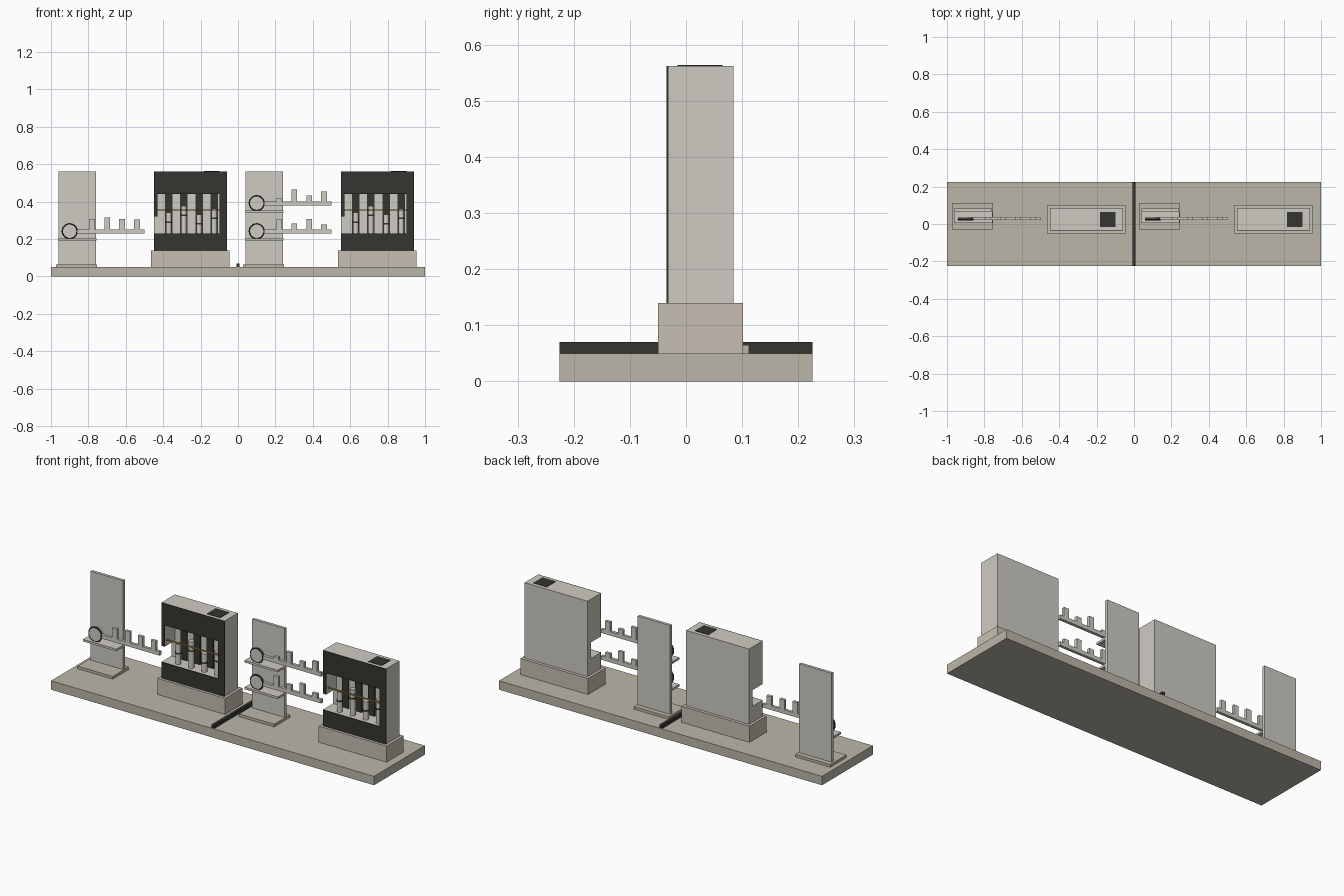
import bpy, bmesh, math
from mathutils import Matrix

if "Cube" in bpy.data.objects:
    bpy.data.objects.remove(bpy.data.objects["Cube"])


def material(name, rgb):
    m = bpy.data.materials.new(name)
    m.diffuse_color = (*rgb, 1)
    m.use_nodes = True
    m.node_tree.nodes["Principled BSDF"].inputs["Base Color"].default_value = m.diffuse_color
    return m


STONE = material("stone", (0.50, 0.47, 0.40))
WARM = material("warm_stone", (0.57, 0.52, 0.45))
LIGHT = material("light_grey", (0.62, 0.60, 0.54))
DARK = material("charcoal", (0.035, 0.035, 0.03))
GOLD = material("gold", (0.55, 0.33, 0.08))


def finish(name, bm, mat, smooth=False):
    bmesh.ops.recalc_face_normals(bm, faces=bm.faces)
    me = bpy.data.meshes.new(name)
    bm.to_mesh(me)
    bm.free()
    me.materials.append(mat)
    ob = bpy.data.objects.new(name, me)
    bpy.context.collection.objects.link(ob)
    if smooth:
        bpy.ops.object.select_all(action='DESELECT')
        ob.select_set(True)
        bpy.context.view_layer.objects.active = ob
        bpy.ops.object.shade_smooth_by_angle()
    return ob


def extrude(name, pts, y0, y1, mat, dx=0):
    """Extrude an x-z outline from y0 to y1."""
    bm = bmesh.new()
    f = bm.faces.new([bm.verts.new((x + dx, y0, z)) for x, z in pts])
    r = bmesh.ops.extrude_face_region(bm, geom=[f])
    for v in r['geom']:
        if isinstance(v, bmesh.types.BMVert):
            v.co.y = y1
    return finish(name, bm, mat)


def box(name, x0, x1, y0, y1, z0, z1, mat):
    return extrude(name, [(x0, z0), (x1, z0), (x1, z1), (x0, z1)], y0, y1, mat)


def cylinder(name, x, y, z, r, h, mat, along_y=False, seg=24):
    bm = bmesh.new()
    rot = Matrix.Rotation(math.pi / 2, 4, 'X') if along_y else Matrix()
    bmesh.ops.create_cone(bm, cap_ends=True, segments=seg, radius1=r, radius2=r,
                          depth=h, matrix=Matrix.Translation((x, y, z)) @ rot)
    return finish(name, bm, mat, True)


def ring(name, x, y, z, radius, tube, mat):
    bpy.ops.mesh.primitive_torus_add(location=(x, y, z), rotation=(math.pi / 2, 0, 0),
                                     major_radius=radius, minor_radius=tube,
                                     major_segments=32, minor_segments=8)
    ob = bpy.context.object
    ob.name = name
    ob.data.materials.append(mat)
    bpy.ops.object.shade_smooth_by_angle()


def key(name, ox, z, heights):
    # shaft and teeth as one outline, then round bow with dark rim
    pts = [(-0.88, z - 0.012), (-0.50, z - 0.012), (-0.50, z + 0.01)]
    for i in reversed(range(4)):
        x, t = -0.78 + i * 0.08, z + 0.01 + heights[i]
        pts += [(x + 0.015, z + 0.01), (x + 0.015, t), (x - 0.015, t), (x - 0.015, z + 0.01)]
    pts += [(-0.88, z + 0.01)]
    extrude(name + "_blade", pts, 0.021, 0.037, LIGHT, ox)
    cylinder(name + "_bow", ox - 0.90, 0.029, z, 0.038, 0.018, LIGHT, True, 32)
    ring(name + "_bow_rim", ox - 0.90, 0.024, z, 0.038, 0.005, DARK)


def host(side, ox, slots):
    # upright panel on a foot, with a ledge under each key
    box(side + "_panel_foot", ox - 0.972, ox - 0.755, -0.03, 0.112, 0.05, 0.065, STONE)
    box(side + "_host_panel", ox - 0.96, ox - 0.76, 0.068, 0.084, 0.065, 0.562, LIGHT)
    for n, (z, heights) in enumerate(slots):
        box(f"{side}_ledge_{n}", ox - 0.963, ox - 0.757, 0.005, 0.068, z - 0.05, z - 0.038, LIGHT)
        key(f"{side}_key_{n}", ox, z, heights)


def lock(side, ox):
    box(side + "_lock_pedestal", ox - 0.465, ox - 0.045, -0.05, 0.102, 0.05, 0.14, WARM)
    # case with open window and keyway notch in the left wall
    outline = [(-0.45, 0.14), (-0.06, 0.14), (-0.06, 0.562), (-0.45, 0.562), (-0.45, 0.32),
               (-0.43, 0.32), (-0.43, 0.44), (-0.10, 0.44), (-0.10, 0.23), (-0.45, 0.23)]
    extrude(side + "_case_frame", outline, -0.031, 0.055, LIGHT, ox)
    extrude(side + "_case_face", outline, -0.035, -0.031, DARK, ox)
    box(side + "_case_back", ox - 0.45, ox - 0.06, 0.055, 0.085, 0.14, 0.562, LIGHT)
    box(side + "_top_hatch", ox - 0.183, ox - 0.10, -0.015, 0.065, 0.562, 0.564, DARK)
    # pin stacks in front of dark chambers
    for i, top in enumerate((0.342, 0.378, 0.332, 0.363)):
        x = ox - 0.37 + i * 0.081
        box(f"{side}_chamber_{i}", x - 0.02, x + 0.02, 0.048, 0.055, 0.23, 0.44, DARK)
        split = top - 0.055
        cylinder(f"{side}_lower_pin_{i}", x, 0.0, (0.23 + split) / 2, 0.015, split - 0.23, LIGHT)
        cylinder(f"{side}_pin_band_{i}", x, 0.0, split + 0.004, 0.0165, 0.008, DARK)
        cylinder(f"{side}_upper_pin_{i}", x, 0.0, (split + 0.008 + top) / 2, 0.015,
                 top - split - 0.008, LIGHT)
    box(side + "_shear_line", ox - 0.43, ox - 0.10, -0.024, -0.018, 0.352, 0.358, GOLD)


# base and divider
box("base_plate", -1, 1, -0.225, 0.225, 0, 0.05, STONE)
box("divider", -0.008, 0.008, -0.225, 0.225, 0.05, 0.07, DARK)

# one shared slot on the left, two separate slots on the right
A = (0.055, 0.03, 0.055, 0.025)
B = (0.015, 0.062, 0.03, 0.052)
host("left", 0, [(0.242, [max(a, b) for a, b in zip(A, B)])])
host("right", 1, [(0.242, A), (0.392, B)])
for side, ox in (("left", 0), ("right", 1)):
    lock(side, ox)
